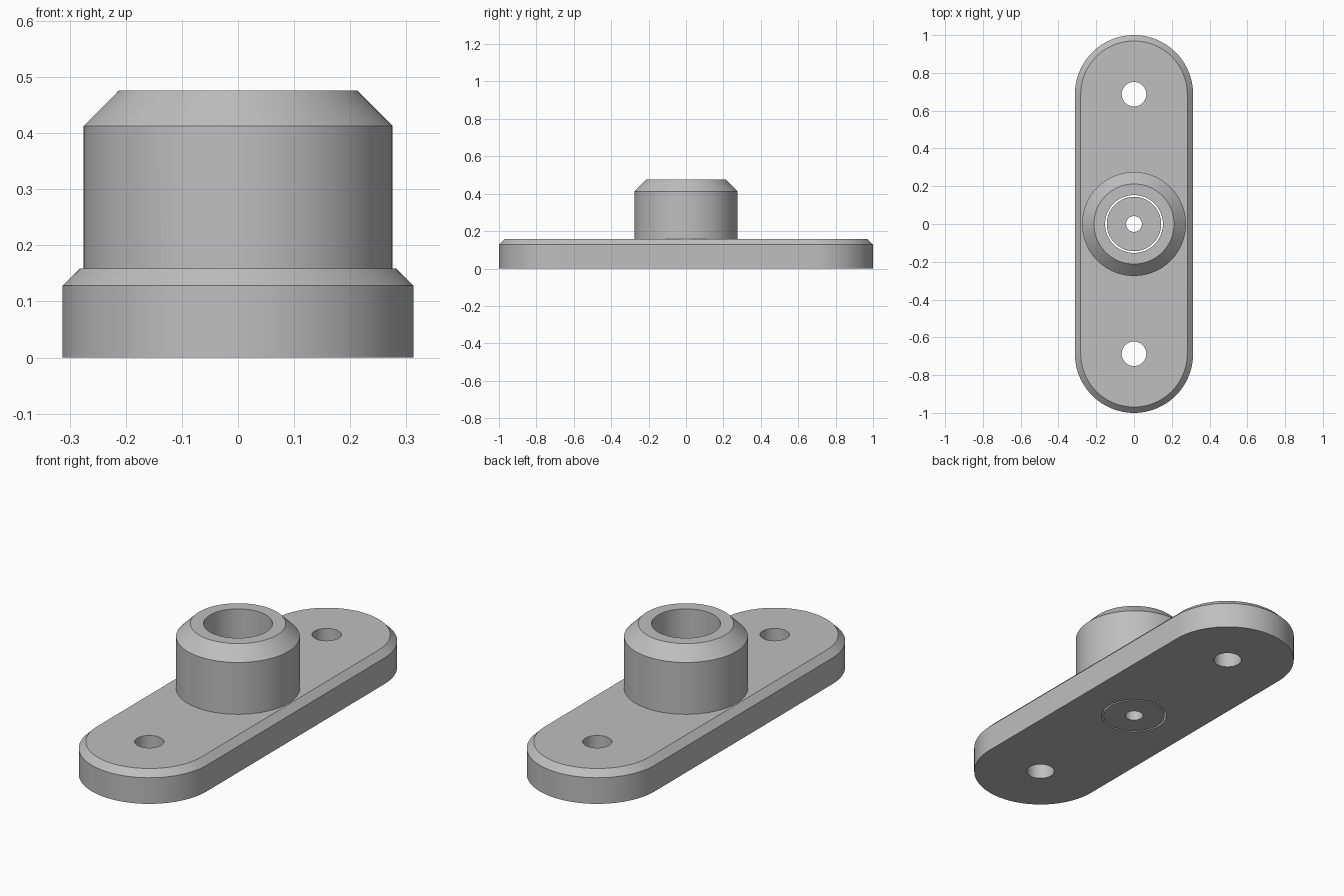
import bpy, bmesh
from math import cos, sin, pi

if "Cube" in bpy.data.objects:
    bpy.data.objects.remove(bpy.data.objects["Cube"])

SEGMENTS = 96
END_Y = 0.687        # centre of each rounded end
PLATE_TOP = 0.159
BORE = 0.153

grey = bpy.data.materials.new("plain grey")
grey.use_nodes = True
colour = (0.52, 0.52, 0.52, 1)
grey.diffuse_color = colour
grey.node_tree.nodes["Principled BSDF"].inputs["Base Color"].default_value = colour


def outline(radius, stretch):
    """Circle, or a slot shape when its two halves are moved apart."""
    half = SEGMENTS // 2
    return [(radius * cos(pi * (side + i / half)),
             radius * sin(pi * (side + i / half)) + (stretch if side == 0 else -stretch))
            for side in (0, 1) for i in range(half + (1 if stretch else 0))]


def stack(name, profile, stretch=0, centre_y=0):
    """Solid made of outlines (radius, height) joined from bottom to top."""
    bm = bmesh.new()
    rings = [[bm.verts.new((x, y + centre_y, z)) for x, y in outline(r, stretch)]
             for r, z in profile]
    for low, high in zip(rings, rings[1:]):
        for i in range(len(low)):
            j = (i + 1) % len(low)
            bm.faces.new((low[i], low[j], high[j], high[i]))
    bm.faces.new(rings[0][::-1])
    bm.faces.new(rings[-1])
    mesh = bpy.data.meshes.new(name)
    bm.to_mesh(mesh)
    bm.free()
    mesh.materials.append(grey)
    obj = bpy.data.objects.new(name, mesh)
    bpy.context.collection.objects.link(obj)
    return obj


def activate(obj):
    bpy.ops.object.select_all(action="DESELECT")
    obj.select_set(True)
    bpy.context.view_layer.objects.active = obj


def combine(target, tool, operation):
    """Apply a boolean and discard the tool."""
    activate(target)
    mod = target.modifiers.new(operation.title(), "BOOLEAN")
    mod.operation, mod.object, mod.solver = operation, tool, "EXACT"
    bpy.ops.object.modifier_apply(modifier=mod.name)
    bpy.data.objects.remove(tool)


def drill(target, radius, y=0):
    cutter = stack("drill", [(radius, -0.1), (radius, 0.6)], centre_y=y)
    cutter.hide_render = True
    combine(target, cutter, "DIFFERENCE")


# Slot-shaped base with a chamfered rim, joined to the round collar
body = stack("mounting_plate_with_collar",
             [(0.313, 0), (0.313, 0.128), (0.282, PLATE_TOP)], stretch=END_Y)
collar = stack("collar", [(0.275, 0.08), (0.275, 0.413), (0.212, 0.476)])
combine(body, collar, "UNION")

# Central bore and the two screw holes
drill(body, BORE)
for y in (-END_Y, END_Y):
    drill(body, 0.065, y)

# Loose disc at the foot of the bore, with a pilot hole
disc = stack("bore_disc", [(BORE - 0.009, 0), (BORE - 0.009, PLATE_TOP)])
drill(disc, 0.042)

for obj in (body, disc):
    activate(obj)
    bpy.ops.object.shade_smooth_by_angle(angle=pi / 6)
